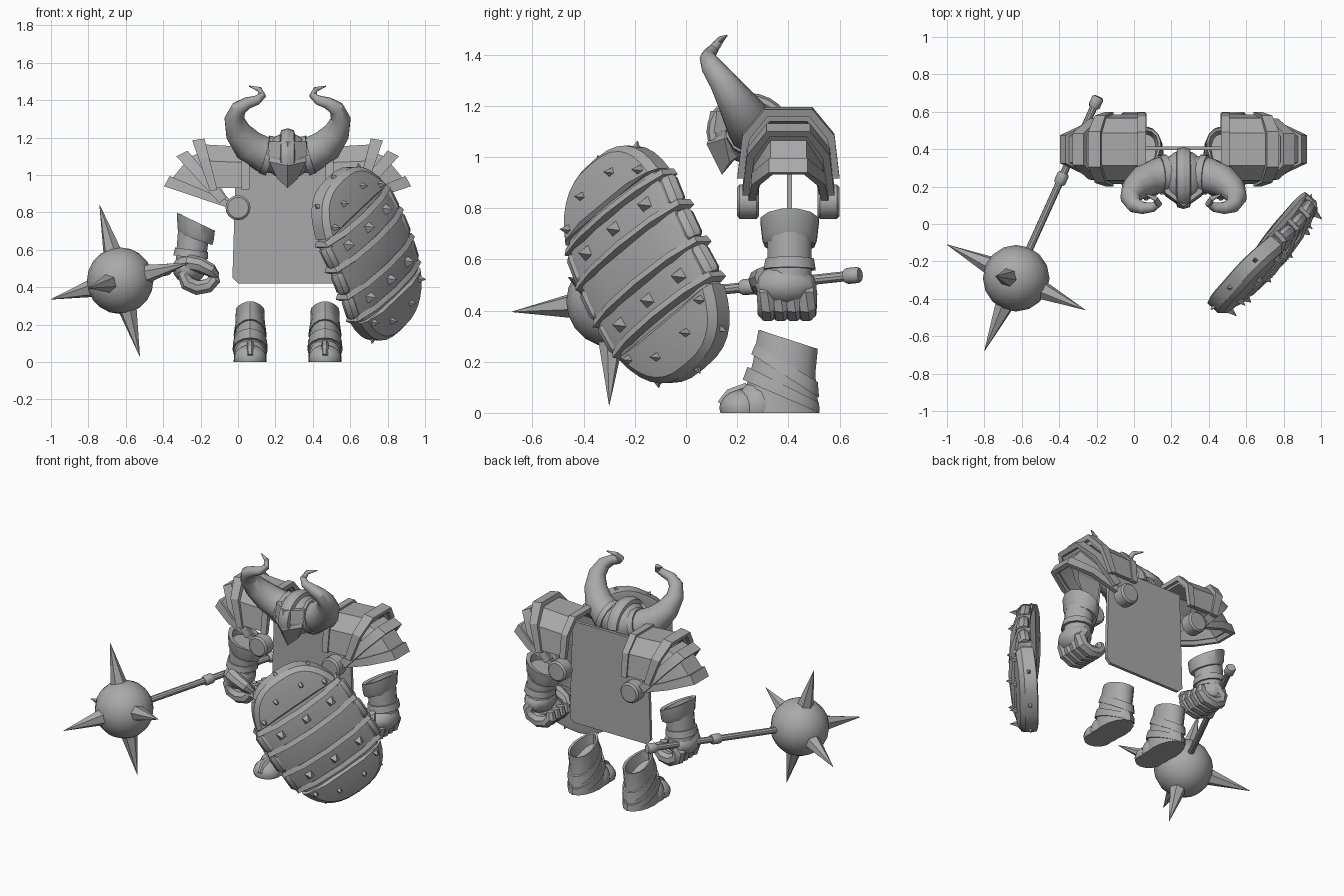
import bpy, bmesh, math
from mathutils import Vector, Matrix

if "Cube" in bpy.data.objects:
    bpy.data.objects.remove(bpy.data.objects["Cube"])

grey = bpy.data.materials.new("plain_grey")
grey.use_nodes = True
grey.diffuse_color = (0.4, 0.4, 0.4, 1)
grey.node_tree.nodes["Principled BSDF"].inputs["Base Color"].default_value = (0.4, 0.4, 0.4, 1)
CX = 0.265  # body centre line
parts = []


def finish(name, bm):
    bmesh.ops.recalc_face_normals(bm, faces=bm.faces[:])
    me = bpy.data.meshes.new(name)
    bm.to_mesh(me)
    bm.free()
    me.materials.append(grey)
    ob = bpy.data.objects.new(name, me)
    bpy.context.collection.objects.link(ob)
    parts.append(ob)


def loft(name, rings, place=Vector):
    bm = bmesh.new()
    rows = [[bm.verts.new(place(p)) for p in r] for r in rings]
    n = len(rows[0])
    for a, b in zip(rows, rows[1:]):
        for i in range(n):
            j = (i + 1) % n
            bm.faces.new((a[i], a[j], b[j], b[i]))
    bm.faces.new(rows[0])
    bm.faces.new(rows[-1])
    finish(name, bm)


def tube(name, path, radii, sides=10, place=Vector, spin=0.0):
    path = [Vector(p) for p in path]
    rings, ref = [], None
    for i, p in enumerate(path):
        d = (path[min(i + 1, len(path) - 1)] - path[max(i - 1, 0)]).normalized()
        if ref is None:
            ref = d.orthogonal()
        ref = (ref - d * ref.dot(d)).normalized()
        side = d.cross(ref)
        angs = [spin + 2 * math.pi * k / sides for k in range(sides)]
        rings.append([p + radii[i] * (math.cos(t) * ref + math.sin(t) * side) for t in angs])
    loft(name, rings, place)


def ball(name, centre, scale, seg=16, rows=10, floor=None):
    bm = bmesh.new()
    bmesh.ops.create_uvsphere(bm, u_segments=seg, v_segments=rows, radius=1)
    bm.transform(Matrix.Translation(centre) @ Matrix.Diagonal((*scale, 1)))
    if floor is not None:
        for v in bm.verts:
            v.co.z = max(v.co.z, floor)
    finish(name, bm)


# Torso back plate with clipped lower corners
plate = [(-0.03, 0.45), (0.0, 0.42), (0.53, 0.42), (0.56, 0.45), (0.54, 1.09), (-0.01, 1.09)]
loft("back_plate", [[(x, y, z) for x, z in plate] for y in (0.395, 0.415)])

# Helmet dome, crest, brow and pointed face guard
ball("helmet_dome", (CX, 0.25, 1.1), (0.125, 0.145, 0.125))
crest = []
for a in range(0, 196, 15):
    t = math.radians(a)
    crest.append([(CX + dx, 0.245 + (0.13 + r) * math.cos(t), 1.1 + (0.115 + r) * math.sin(t))
                  for dx, r in ((-0.04, 0), (-0.034, 0.025), (0, 0.035), (0.034, 0.025), (0.04, 0))])
loft("helmet_crest", crest)


def visor_ring(w, front, back, z, drop):
    return [(CX - w, back, z), (CX - w * 0.9, (front + back) / 2, z - drop * 0.3), (CX, front, z - drop),
            (CX + w * 0.9, (front + back) / 2, z - drop * 0.3), (CX + w, back, z)]


loft("brow_guard", [visor_ring(0.11, 0.095, 0.24, 1.18, 0.0), visor_ring(0.12, 0.08, 0.24, 1.11, 0.02)])
loft("face_guard", [visor_ring(0.105, 0.1, 0.22, 1.12, 0.02), visor_ring(0.11, 0.08, 0.22, 1.08, 0.03),
                    visor_ring(0.06, 0.14, 0.2, 1.0, 0.07)])

HORN = [(0.04, 0.27, 1.1, 0.1), (0.13, 0.26, 1.11, 0.098), (0.21, 0.23, 1.16, 0.088), (0.265, 0.185, 1.23, 0.07),
        (0.285, 0.14, 1.3, 0.053), (0.262, 0.1, 1.355, 0.042), (0.215, 0.085, 1.385, 0.032), (0.165, 0.09, 1.4, 0.026),
        (0.135, 0.11, 1.425, 0.02), (0.15, 0.135, 1.458, 0.014), (0.205, 0.16, 1.475, 0.003)]
# Each band: foot and apex of both ends in side-on plane, then half width
BANDS = {"shoulder_main": ((0.04, 0.93), (0.045, 1.15), (-0.14, 0.93), (-0.21, 1.165), 0.185),
         "shoulder_inner_rim": ((0.06, 0.92), (0.065, 1.165), (0.02, 0.92), (0.02, 1.165), 0.195),
         "shoulder_main_rim": ((-0.11, 0.92), (-0.18, 1.195), (-0.15, 0.915), (-0.245, 1.185), 0.2),
         "shoulder_middle": ((-0.06, 0.88), (-0.2, 1.12), (-0.1, 0.86), (-0.3, 1.08), 0.165),
         "shoulder_middle_rim": ((-0.06, 0.88), (-0.27, 1.13), (-0.1, 0.85), (-0.33, 1.1), 0.18),
         "shoulder_lower": ((-0.02, 0.85), (-0.28, 1.07), (-0.02, 0.84), (-0.37, 0.96), 0.15),
         "shoulder_lower_rim": ((0.0, 0.84), (-0.365, 0.995), (-0.01, 0.81), (-0.395, 0.94), 0.16)}


def arch_ring(foot, apex, hw, X, t=0.028):
    foot, apex = Vector(foot), Vector(apex)
    q = t / (apex - foot).length
    half = [(0, hw), (0.62, hw * 0.9), (1, hw * 0.47)]
    inner = [(0, hw - t), (0.62 - q / 2, hw * 0.9 - t), (1 - q, hw * 0.47 - t / 2)]
    prof = half + [(u, -w) for u, w in half[::-1]] + [(u, -w) for u, w in inner] + inner[::-1]
    spots = [(foot.lerp(apex, u), w) for u, w in prof]
    return [X(CX - p.x, 0.4 + w, p.y) for p, w in spots]


def oval(X, cx, cy, cz, rx, ry, tilt, n=12):
    ang = [2 * math.pi * (k + 0.5) / n for k in range(n)]
    return [X(cx + rx * math.cos(t), cy + ry * math.sin(t), cz + tilt * math.cos(t)) for t in ang]


def boot_ring(X, zf, zb, yf, yb, w, pinch, n=16):
    out = []
    for k in range(n):
        t = 2 * math.pi * k / n
        f = (1 - math.cos(t)) / 2
        x = w * math.sin(t) * (1 - pinch * (1 - f))
        out.append(X(0.2 + x, yf + f * (yb - yf), zf + f * (zb - zf)))
    return out


for side, s in (("left", 1), ("right", -1)):
    def X(dx, y, z):
        return Vector((CX + s * dx, y, z))

    def arm(name, rows):
        loft(side + "_" + name, [oval(X, *r) for r in rows])

    def boot(name, rows):
        loft(side + "_" + name, [boot_ring(X, *r) for r in rows])

    # Curled horn with collar
    tube(side + "_horn", [X(*h[:3]) for h in HORN], [h[3] for h in HORN], 12)
    tube(side + "_horn_collar", [X(0.09, 0.265, 1.1), X(0.125, 0.262, 1.11)], [0.11, 0.108], 12)

    # Layered shoulder armour and its hinge discs
    for name, (f0, a0, f1, a1, hw) in BANDS.items():
        loft(side + "_" + name, [arch_ring(f0, a0, hw, X), arch_ring(f1, a1, hw, X)])
    for name, y in (("front", 0.243), ("back", 0.557)):
        tube(side + "_" + name + "_hinge_disc", [X(CX, y + d, 0.825) for d in (-0.043, -0.033, 0.033, 0.043)],
             [0.056, 0.067, 0.067, 0.056], 16)

    # Forearm guard: sleeve, flared cuff and wrist ring
    arm("forearm", [(0.5, 0.405, 0.71, 0.085, 0.09, 0.04), (0.52, 0.405, 0.53, 0.082, 0.088, 0.0)])
    arm("cuff", [(0.49, 0.405, 0.655, 0.09, 0.1, 0.03), (0.492, 0.405, 0.68, 0.1, 0.11, 0.035),
                 (0.49, 0.405, 0.75, 0.105, 0.118, 0.05), (0.49, 0.405, 0.745, 0.08, 0.09, 0.045),
                 (0.495, 0.405, 0.69, 0.075, 0.085, 0.03)])
    arm("wrist_ring", [(0.513, 0.405, 0.6, 0.092, 0.098, 0.012), (0.518, 0.405, 0.56, 0.096, 0.105, 0.01)])

    # Fist with fingers curled about a front-to-back grip
    ball(side + "_palm", X(0.525, 0.39, 0.5), (0.09, 0.12, 0.08), 12, 8)
    for i in range(4):
        y = 0.32 + 0.05 * i
        arc = [math.radians(d) for d in (50, 10, -35, -80, -125, -165, -205)]
        path = [X(0.47 + 0.08 * math.cos(t), y, 0.455 + 0.058 * math.sin(t)) for t in arc]
        tube(f"{side}_finger_{i + 1}", path, [0.038, 0.043, 0.042, 0.042, 0.04, 0.036, 0.024], 8)
    tube(side + "_thumb", [X(0.53, 0.31, 0.53), X(0.47, 0.285, 0.52), X(0.41, 0.29, 0.49), X(0.38, 0.31, 0.46)],
         [0.045, 0.042, 0.036, 0.02], 8)

    # Boot: hollow shaft, slanted wraps, instep and toe cap
    boot("boot_shaft", [(0, 0, 0.2, 0.52, 0.088, 0), (0.12, 0.1, 0.24, 0.51, 0.085, 0), (0.2, 0.15, 0.262, 0.505, 0.085, 0.1),
                        (0.325, 0.25, 0.283, 0.515, 0.096, 0.45), (0.32, 0.245, 0.3, 0.5, 0.08, 0.45),
                        (0.22, 0.18, 0.3, 0.48, 0.06, 0.3)])
    boot("boot_upper_wrap", [(0.27, 0.12, 0.272, 0.515, 0.093, 0.25), (0.23, 0.06, 0.255, 0.52, 0.093, 0.1)])
    boot("boot_lower_wrap", [(0.18, 0.04, 0.24, 0.52, 0.093, 0.05), (0.13, 0.0, 0.222, 0.522, 0.094, 0)])
    ball(side + "_boot_instep", X(0.2, 0.28, 0.02), (0.09, 0.09, 0.105), 14, 10, 0)
    ball(side + "_boot_toe", X(0.2, 0.22, 0.02), (0.088, 0.09, 0.072), 14, 10, 0)
    tube(side + "_boot_toe_ridge", [X(0.2, 0.135, 0.035), X(0.2, 0.17, 0.075), X(0.2, 0.24, 0.1)], [0.015, 0.02, 0.02], 6)

# Spiked mace
head, butt = Vector((-0.63, -0.29, 0.435)), Vector((-0.19, 0.68, 0.54))
ball("mace_head", head, (0.178,) * 3, 16, 10)
tube("mace_handle", [head, butt], [0.02, 0.02], 10)
for name, a, b in (("mace_collar", 0.52, 0.58), ("mace_pommel", 0.94, 1.0)):
    ends = (a, a + 0.01, b - 0.01, b)
    tube(name, [head.lerp(butt, f) for f in ends], [0.026, 0.032, 0.032, 0.026], 10)
for i, tip in enumerate([(-0.74, -0.28, 0.84), (-1.0, -0.11, 0.335), (-0.525, -0.3, 0.03),
                         (-0.8, -0.68, 0.395), (-0.26, -0.46, 0.53)]):
    tip = Vector(tip)
    tube(f"mace_spike_{i + 1}", [head.lerp(tip, 0.33), tip], [0.055, 0.001], 6)

# Shield frame: across, along and outward axes, with a gentle dome
h, up = Vector((0.66, 0.751, 0)), Vector((0, 0, 1))
TILT = math.radians(32)
across, along = math.cos(TILT) * h + math.sin(TILT) * up, math.cos(TILT) * up - math.sin(TILT) * h
out = Vector((0.751, -0.66, 0))
HW, HL = 0.3, 0.47


def shield(p):
    x, l, d = p
    d += 0.03 - 0.3 * (x * x + l * l)
    return Vector((0.71, -0.175, 0.58)) + across * x + along * l + out * d


def outline(scale, depth, n=40):
    pts = []
    for k in range(n):
        t = 2 * math.pi * k / n
        c, d = math.cos(t), math.sin(t)
        pts.append((scale * HW * math.copysign(abs(c) ** 0.75, c), scale * HL * math.copysign(abs(d) ** 0.75, d), depth))
    return pts


def width_at(l):
    return HW * (1 - min(1, abs(l) / HL) ** 2.667) ** 0.375


loft("shield_body", [outline(*r) for r in [(0.1, -0.025), (0.4, -0.025), (0.88, -0.03), (0.95, -0.045), (0.99, -0.04), (1, 0),
                                           (0.95, 0.03), (0.86, 0.035), (0.5, 0.04), (0.1, 0.04)]], shield)
for end, s in (("upper", 1), ("lower", -1)):
    # Raised end cap with bevelled edge and studs
    rim = sorted([p for p in outline(1.02, 0) if p[1] * s > 0.24], key=lambda p: p[0])
    mid = Vector((0, 0.3 * s, 0))
    loft(f"shield_{end}_cap", [[mid + (Vector(p) - mid) * k + Vector((0, 0, z)) for p in rim]
                               for k, z in ((0.9, -0.055), (1, -0.045), (1.01, 0.03), (0.9, 0.055), (0.5, 0.058))], shield)
    studs = [(x, s * l, 0.05) for x, l in ((-0.22, 0.3), (-0.09, 0.37), (0.09, 0.37), (0.22, 0.3))]
    studs += [(x, s * 0.165, 0.036) for x in (-0.18, 0, 0.18)]
    for i, (x, l, z) in enumerate(studs):
        r = 0.025 if i < 4 else 0.038
        tube(f"shield_{end}_stud_{i + 1}", [(x, l, z - 0.01), (x, l, z + 0.05)], [r, 0.001], 4, shield)
    for i, (x, l) in enumerate(((-0.19, 0.41), (0, 0.47), (0.19, 0.41))):
        tube(f"shield_{end}_edge_stud_{i + 1}", [(x, l * s, 0), (x * 1.1, l * s * 1.07, 0)], [0.022, 0.001], 4, shield)
    # Cross straps wrapping the sides
    for i, l in enumerate((0.085, 0.235)):
        w = width_at(l) + 0.008
        path = [(-w, l * s, -0.04), (-w, l * s, 0.02), (-w * 0.6, l * s, 0.042), (0, l * s, 0.047),
                (w * 0.6, l * s, 0.042), (w, l * s, 0.02), (w, l * s, -0.04)]
        tube(f"shield_{end}_strap_{i + 1}", path, [0.022] * 7, 4, shield, math.pi / 4)

# Rounded side edging between the straps
for side, s in (("left", 1), ("right", -1)):
    for i, l in enumerate((-0.16, 0, 0.16)):
        ends = [(s * (width_at(l) - 0.008), l + d, 0.0) for d in (-0.06, -0.045, 0.045, 0.06)]
        tube(f"shield_{side}_edging_{i + 1}", ends, [0.028, 0.037, 0.037, 0.028], 8, shield)

# Soft shading with crisp edges
bpy.ops.object.select_all(action="DESELECT")
for ob in parts:
    ob.select_set(True)
bpy.context.view_layer.objects.active = parts[0]
bpy.ops.object.shade_smooth_by_angle(angle=math.radians(32))
